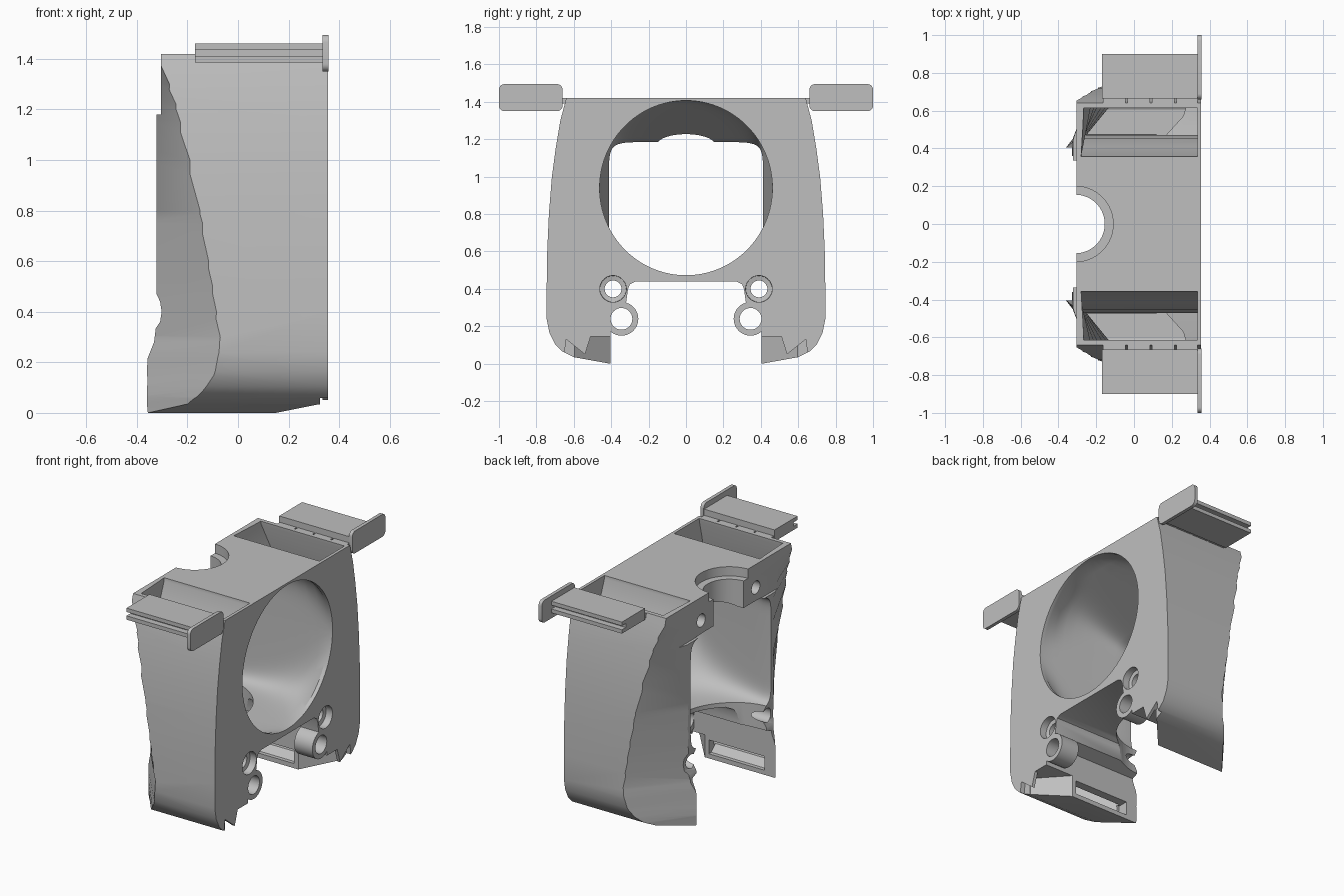
import bpy, bmesh, math

cube = bpy.data.objects.get("Cube")
if cube:
    bpy.data.objects.remove(cube, do_unlink=True)

grey = bpy.data.materials.new("matte_grey")
grey.use_nodes = True
grey.diffuse_color = (0.52, 0.52, 0.52, 1)
grey.node_tree.nodes["Principled BSDF"].inputs["Base Color"].default_value = (0.52, 0.52, 0.52, 1)


def loft(name, rings, mirror=False):
    """Closed solid through rings of points, optionally mirrored in y."""
    bm = bmesh.new()
    for side in ((1, -1) if mirror else (1,)):
        rows = [[bm.verts.new((p[0], p[1] * side, p[2])) for p in r] for r in rings]
        n = len(rows[0])
        for a, b in zip(rows, rows[1:]):
            for i in range(n):
                j = (i + 1) % n
                bm.faces.new((a[i], a[j], b[j], b[i]))
        bm.faces.new(rows[0])
        bm.faces.new(rows[-1])
    bmesh.ops.recalc_face_normals(bm, faces=bm.faces[:])
    mesh = bpy.data.meshes.new(name)
    bm.to_mesh(mesh)
    bm.free()
    mesh.materials.append(grey)
    ob = bpy.data.objects.new(name, mesh)
    bpy.context.collection.objects.link(ob)
    return ob


def along_x(name, outline, x0, x1, mirror=False):
    return loft(name, [[(x, y, z) for y, z in outline] for x in (x0, x1)], mirror)


def box(name, x0, x1, y0, y1, z0, z1):
    return along_x(name, [(y0, z0), (y1, z0), (y1, z1), (y0, z1)], x0, x1, True)


def arc(cu, cv, r, a0=0, a1=360, n=40, closed=True):
    m = n if closed else n - 1
    return [(cu + r * math.cos(math.radians(a0 + (a1 - a0) * i / m)),
             cv + r * math.sin(math.radians(a0 + (a1 - a0) * i / m))) for i in range(n)]


def rod_x(name, y, z, steps):
    """Mirrored pair of turned shapes along x; steps are (x, radius)."""
    return loft(name, [[(x, u, v) for u, v in arc(y, z, r)] for x, r in steps], True)


def rod_z(name, x, r, z0, z1):
    return loft(name, [[(u, v, z) for u, v in arc(x, 0, r, n=64)] for z in (z0, z1)])


def lookup(table, z):
    """Straight-line reading of (value, z) points sorted by z."""
    if z <= table[0][1]:
        return table[0][0]
    for (v0, z0), (v1, z1) in zip(table, table[1:]):
        if z <= z1:
            return v0 + (v1 - v0) * (z - z0) / (z1 - z0)
    return table[-1][0]


def combine(target, tool, operation="DIFFERENCE"):
    mod = target.modifiers.new("cut", "BOOLEAN")
    mod.operation = operation
    mod.solver = "EXACT"
    mod.object = tool
    bpy.context.view_layer.update()
    dep = bpy.context.evaluated_depsgraph_get()
    mesh = bpy.data.meshes.new_from_object(target.evaluated_get(dep))
    target.modifiers.clear()
    target.data = mesh
    bpy.data.objects.remove(tool, do_unlink=True)


def smooth(ob, angle=28):
    bpy.ops.object.select_all(action="DESELECT")
    ob.select_set(True)
    bpy.context.view_layer.objects.active = ob
    bpy.ops.object.shade_smooth_by_angle(angle=math.radians(angle))


# Arch-shaped housing with bulging sides
inner = [(.27, .44), (.30, .425), (.31, .40), (.32, .33), (.405, .30)]
outer = [(.405, 0), (.60, .035), (.66, .065), (.70, .105), (.73, .165), (.745, .24), (.745, .40),
         (.742, .60), (.733, .80), (.717, 1.0), (.697, 1.15), (.672, 1.3), (.64, 1.42)]
half = inner + outer
housing = along_x("housing", half + [(-y, z) for y, z in reversed(half)], -.37, .355)

# Screw bosses under the front opening
combine(housing, rod_x("boss", .345, .24, [(.225, .09), (.355, .09)]), "UNION")

# Swept rear corners: a ruled face from the bulging side to the inner rear edge
sweep = [(-.20, .035), (-.16, .065), (-.125, .105), (-.09, .165), (-.075, .24), (-.07, .30),
         (-.10, .50), (-.14, .75), (-.19, 1.0), (-.245, 1.22), (-.31, 1.42)]


def corner_line(z):
    foot = min(1, max(0, (.32 - z) / .12))
    return (lookup(sweep, z), lookup(outer, z)), (-.325 - .035 * foot, .43 - .025 * foot)


rings = []
for z in sorted({z for _, z in sweep + outer[1:]} | {-.02, 1.5}):
    (ax, ay), (bx, by) = corner_line(z)
    if z < 0:
        ax, ay = -.30, .50
    px, py = bx + (bx - ax) * .3, by + (by - ay) * .3
    qx, qy = ax + (ax - bx) * .5, ay + (ay - by) * .5
    rings.append([(px, py, z), (qx, qy, z), (-.8, qy, z), (-.8, py, z)])
combine(housing, loft("corner_cutter", rings, True))

# Rear silhouette with the small side notch
rear = [(-.305, 1.6), (-.305, 1.18), (-.322, 1.18), (-.322, .47), (-.308, .44), (-.302, .40),
        (-.308, .36), (-.325, .335), (-.332, .28), (-.36, .21), (-.36, -.1), (-.6, -.1), (-.6, 1.6)]
combine(housing, loft("rear_cutter", [[(x, y, z) for x, z in rear] for y in (-1, 1)]))


# Air duct: round at the front, squarish at the back
def duct_ring(x, t, n=96):
    ry, rz = .462 + (.412 - .462) * t, .467 + (.36 - .467) * t
    zc, e = .94 + (.825 - .94) * t, 2 / (2 + 8 * t)
    pts = []
    for i in range(n):
        c, s = math.cos(i * math.tau / n), math.sin(i * math.tau / n)
        pts.append((x, ry * math.copysign(abs(c) ** e, c), zc + rz * math.copysign(abs(s) ** e, s)))
    return pts


stations = [.40, .33] + [.33 - .6 * i / 8 for i in range(1, 9)] + [-.45]
combine(housing, loft("duct_cutter", [duct_ring(x, min(1, max(0, (.33 - x) / .6))) for x in stations]))

# Concave rear edge of the duct floor
combine(housing, rod_z("floor_cutter", -.33, .36, .3, .85))

# Stepped round notch in the top
combine(housing, rod_z("notch_cutter", -.31, .155, 1.0, 1.5))
combine(housing, rod_z("lip_cutter", -.31, .20, 1.36, 1.5))

# Hollow sides, open at the top and reaching down into the feet
inner_wall = [(.46, .2), (.472, .3), (.472, 1.0), (.455, 1.14), (.412, 1.26), (.357, 1.40), (.355, 1.46)]
rings = []
for z in (.07, .11, .16, .2, .3, .5, .75, 1.0, 1.14, 1.26, 1.40, 1.46):
    (ax, ay), (bx, by) = corner_line(z)
    y0 = lookup(inner_wall, z)
    y1 = ay - (.06 if z < .1 else .03)
    back = [max(-.28, bx + (y - by) / (ay - by) * (ax - bx) + .042) for y in (y0, y1)]
    front = (.16, .26, .30) if z < .18 else (.335, .335, .335)
    rings.append([(back[0], y0, z), (front[0], y0, z), (front[1], y0 + .11, z),
                  (front[2], y1, z), (back[1], y1, z)])
combine(housing, loft("hollow_cutter", rings, True))

# Screw holes
combine(housing, rod_x("boss_hole", .345, .24, [(.5, .058), (-.5, .058)]))
combine(housing, rod_x("sunk_hole", .39, .40, [(.5, .075), (.31, .07), (.305, .045), (-.5, .045)]))
combine(housing, rod_x("rear_hole", .28, 1.27, [(-.5, .042), (-.2, .042)]))

# Feet: slanted inner front corner, jagged front lip, and a window in each inner wall
slant = [(.14, .38), (.14, .395), (.32, .595), (.335, .595), (.335, .51), (.5, .51), (.5, .38)]
combine(housing, loft("slant_cutter", [[(x, y, z) for x, y in slant] for z in (-.1, .145)], True))
lip = [(.505, -.1), (.505, .145), (.51, .145), (.54, .05), (.64, .13), (.65, .055), (.65, -.1)]
combine(housing, along_x("lip_cutter", lip, .325, .5, True))
window = [(.36, .03), (.43, .03), (.475, .07), (.475, .12), (.36, .12)]
combine(housing, along_x("window_cutter", window, -.28, .12, True))
smooth(housing)

# Side rails: two plates with a slot, joined to the housing by short webs
box("rail_top_plate", -.17, .335, .665, .90, 1.435, 1.46)
box("rail_core", -.17, .335, .665, .86, 1.41, 1.435)
box("rail_bottom_plate", -.17, .335, .665, .90, 1.385, 1.41)
for i in range(4):
    x = -.165 + .13 * i
    box("rail_web", x, min(x + .12, .335), .625, .67, 1.39, 1.42)

# Rounded end flanges
corners = [(.97, 1.465, 0), (.69, 1.465, 90), (.69, 1.38, 180), (.97, 1.38, 270)]
outline = [p for y, z, a in corners for p in arc(y, z, .03, a, a + 90, 7, False)]
smooth(along_x("rail_flange", outline, .335, .358, True))
